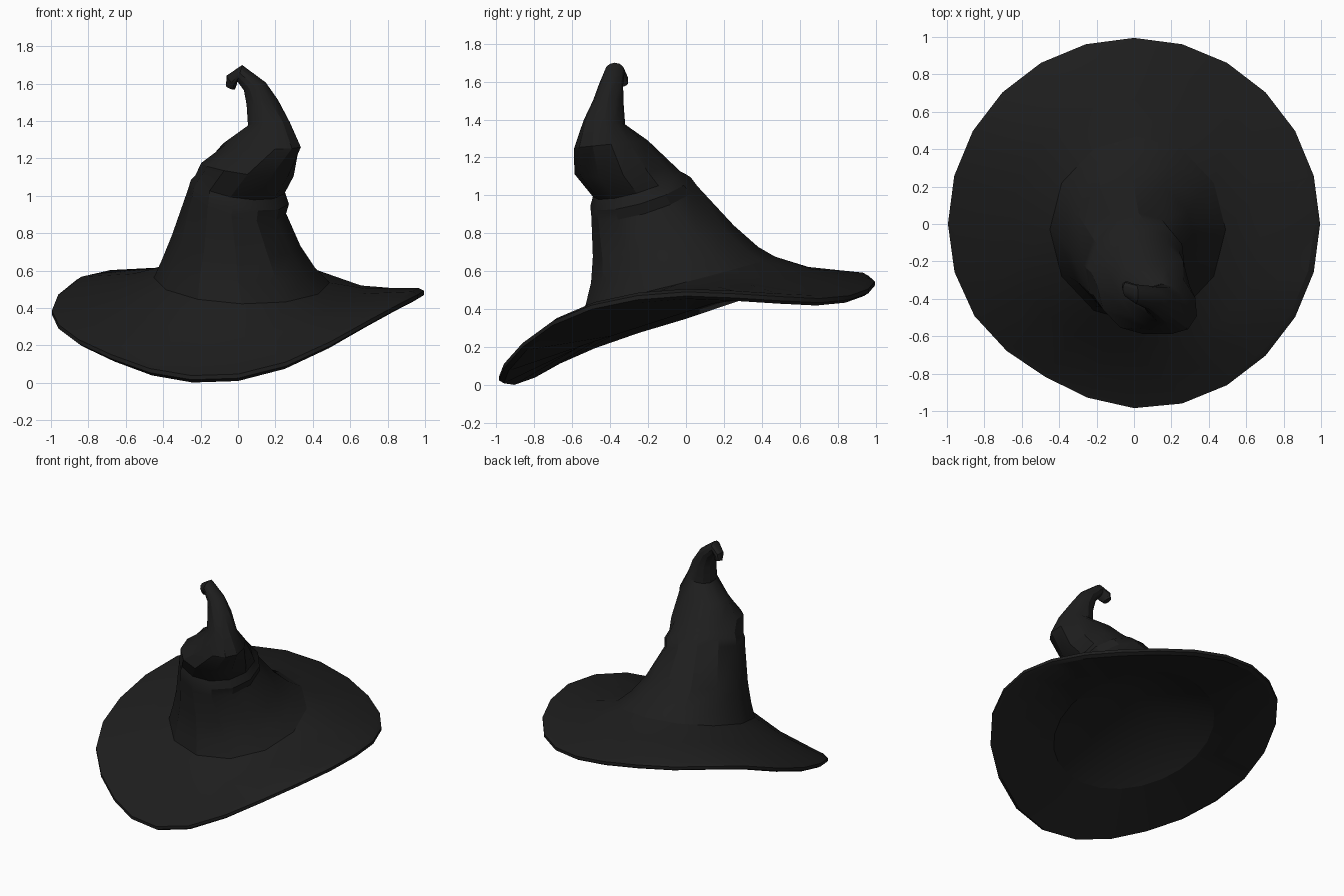
import bpy, bmesh
from math import sin, cos, exp, pi, radians
from mathutils import Vector

if "Cube" in bpy.data.objects:
    bpy.data.objects.remove(bpy.data.objects["Cube"], do_unlink=True)

felt = bpy.data.materials.new("black_felt")
felt.use_nodes = True
colour = (0.013, 0.013, 0.013, 1)
felt.diffuse_color = colour
bsdf = felt.node_tree.nodes["Principled BSDF"]
bsdf.inputs["Base Color"].default_value = colour
bsdf.inputs["Roughness"].default_value = 0.9

SIDES = 12          # around the crown
RIM = 2 * SIDES     # around the brim


def ring(centre, rx, ry, roll=0, pitch=0, skew=0, n=SIDES):
    """Ellipse with its x axis rolled up, its y axis pitched up and skewed towards x."""
    u = Vector((cos(roll), 0, sin(roll))) * rx
    v = Vector((0, cos(pitch), sin(pitch))) * ry + Vector((skew, 0, 0))
    return [Vector(centre) + u * cos(2 * pi * i / n) + v * sin(2 * pi * i / n)
            for i in range(n)]


def add_loop(bm, points):
    return [bm.verts.new(p) for p in points]


def bridge(bm, a, b):
    n = len(a)
    for i in range(n):
        j = (i + 1) % n
        bm.faces.new((a[i], a[j], b[j], b[i]))


def finish(bm, name, flip=False):
    bmesh.ops.recalc_face_normals(bm, faces=bm.faces)
    if flip:
        bmesh.ops.reverse_faces(bm, faces=bm.faces)
    mesh = bpy.data.meshes.new(name)
    bm.to_mesh(mesh)
    bm.free()
    mesh.materials.append(felt)
    obj = bpy.data.objects.new(name, mesh)
    bpy.context.collection.objects.link(obj)
    bpy.ops.object.select_all(action="DESELECT")
    obj.select_set(True)
    bpy.context.view_layer.objects.active = obj
    bpy.ops.object.shade_smooth_by_angle(angle=radians(28))


# Crown: stacked rings that lean forward, crease, and curl over at the tip
# centre, x radius, y radius, roll, pitch, skew
crown_rings = [
    ((.02, -.03, .55), .47, .515, -.03, .25),
    ((.00, -.06, .635), .41, .45, -.04, .21),
    ((-.01, -.12, .76), .345, .38, -.08, .22),
    ((-.005, -.22, .97), .27, .29, -.25, .28, .03),
    ((.01, -.24, 1.02), .27, .275, -.24, .28, .04),
    ((.01, -.26, 1.06), .243, .24, -.2, .28, .05),
    ((.05, -.33, 1.14), .25, .26, -.14, .1),
    ((.128, -.395, 1.27), .2, .195, 0, .1, -.07),
    ((.165, -.43, 1.385), .112, .11, .08, -.1, -.02),
    ((.13, -.41, 1.5), .085, .08, .15, 0),
    ((.09, -.395, 1.585), .062, .064, .35, 0),
    ((.01, -.375, 1.655), .046, .052, 1.3, 0),
    ((-.035, -.35, 1.615), .038, .044, 2.3, .2),
    ((-.04, -.335, 1.58), .026, .03, 2.8, .3),
]
bm = bmesh.new()
loops = [add_loop(bm, ring(*r)) for r in crown_rings]
for lower, upper in zip(loops, loops[1:]):
    bridge(bm, lower, upper)
bm.faces.new(loops[-1])
finish(bm, "crown")

# Brim: drooping at the front, raised at the back
rim_height = [.48, .47, .455, .445, .46, .495, .535, .565, .575, .575, .54, .46,
              .375, .3, .22, .14, .065, .027, .035, .1, .21, .325, .41, .46]


def rim(radius, lift):
    """Rim loop, slightly flattened on one front corner."""
    points = []
    for i, z in enumerate(rim_height):
        degrees = 360 * i / RIM
        r = radius - .05 * exp(-((degrees - 240) / 24) ** 2)
        a = radians(degrees)
        points.append(Vector((r * cos(a), r * sin(a), z + lift)))
    return points


def between(a, b, t, lift):
    return [p.lerp(q, t) + Vector((0, 0, lift)) for p, q in zip(a, b)]


base = ring(*crown_rings[0], n=RIM)
hem = ring((0, 0, .385), .56, .58, 0, .31, n=RIM)
top_edge, low_edge = rim(.965, .028), rim(.97, -.025)

bm = bmesh.new()
inner = add_loop(bm, base[::2])
outline = [
    between(base, top_edge, .4, -.02),
    top_edge,
    rim(.995, .012),
    rim(.995, -.01),
    low_edge,
    hem,
]
skirt = [add_loop(bm, points) for points in outline]
for outer, nxt in zip(skirt, skirt[1:]):
    bridge(bm, outer, nxt)
# Join the crown's sides to the finer brim
wide = skirt[0]
for i in range(SIDES):
    a, b = inner[i], inner[(i + 1) % SIDES]
    p, q, r = wide[2 * i], wide[2 * i + 1], wide[(2 * i + 2) % RIM]
    for tri in ((p, q, a), (q, b, a), (q, r, b)):
        bm.faces.new(tri)
finish(bm, "brim")

# Lining: shallow cone inside the crown, open downwards
bm = bmesh.new()
edge = add_loop(bm, hem)
apex = bm.verts.new((0, 0, .69))
for i in range(RIM):
    bm.faces.new((edge[(i + 1) % RIM], edge[i], apex))
finish(bm, "lining", flip=True)
